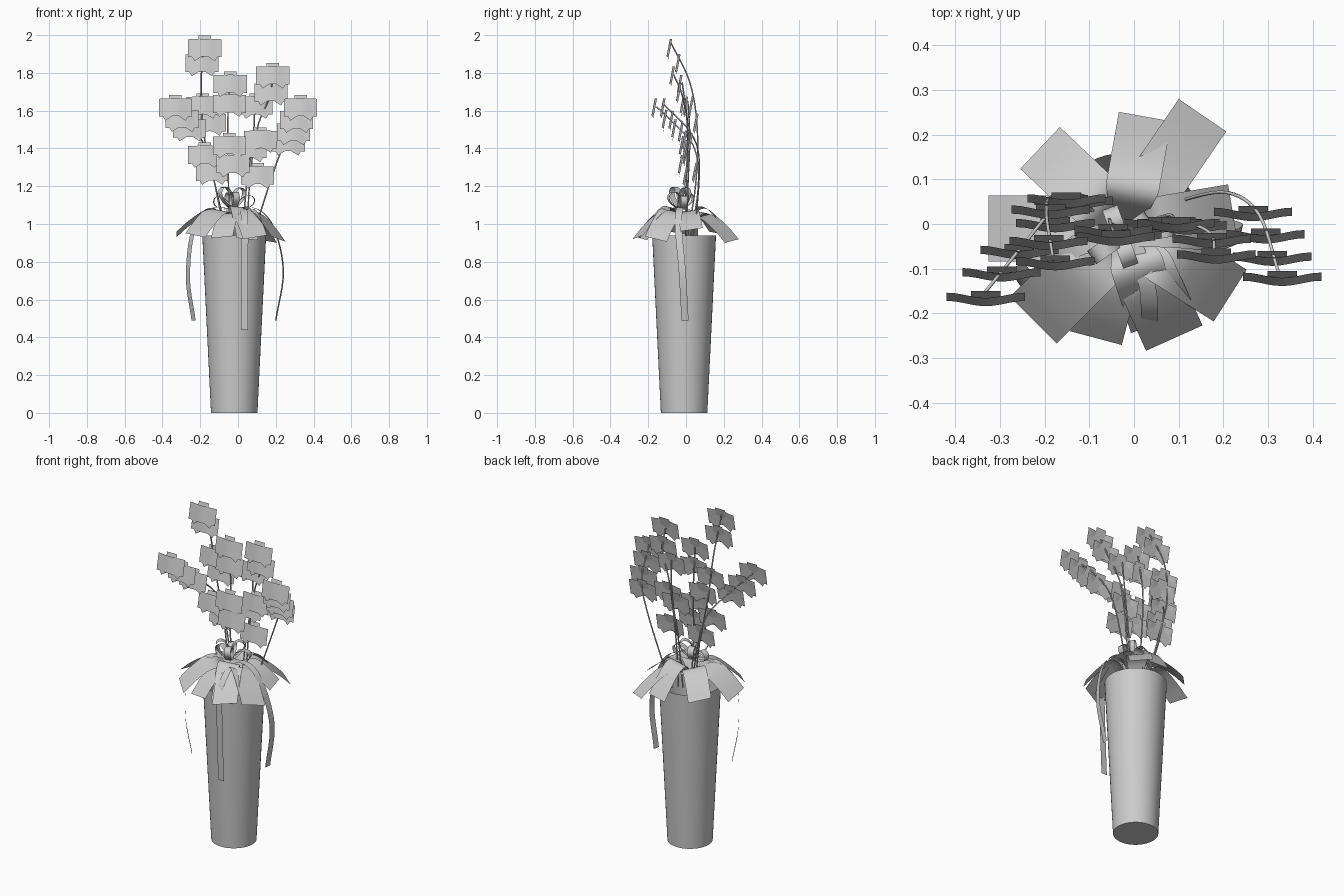
import bpy, bmesh, math
from mathutils import Vector, Matrix

if "Cube" in bpy.data.objects:
    bpy.data.objects.remove(bpy.data.objects["Cube"])


def finish(name, bm):
    me = bpy.data.meshes.new(name)
    bm.to_mesh(me)
    bm.free()
    ob = bpy.data.objects.new(name, me)
    bpy.context.collection.objects.link(ob)
    for p in me.polygons:
        p.use_smooth = True
    bpy.context.view_layer.objects.active = ob
    ob.select_set(True)
    bpy.ops.object.shade_smooth_by_angle(angle=math.radians(40))
    ob.select_set(False)
    return ob


def smooth_path(pts, n=6):
    # Catmull-Rom through the points
    p = [Vector(q) for q in pts]
    p = [2 * p[0] - p[1]] + p + [2 * p[-1] - p[-2]]
    out = []
    for i in range(1, len(p) - 2):
        a, b, c, d = p[i - 1:i + 3]
        for k in range(n):
            t = k / n
            out.append(0.5 * (2 * b + (c - a) * t + (2 * a - 5 * b + 4 * c - d) * t * t
                              + (3 * b - a - 3 * c + d) * t ** 3))
    return out + [p[-2]]


def band(bm, path, side, w0, w1):
    # flat strip following a path, widening from w0 to w1 in the first third
    side = Vector(side).normalized()
    prev = None
    for i, q in enumerate(path):
        w = w0 + (w1 - w0) * min(1, 3 * i / (len(path) - 1))
        row = [bm.verts.new(q - side * w / 2), bm.verts.new(q + side * w / 2)]
        if prev:
            bm.faces.new((prev[0], prev[1], row[1], row[0]))
        prev = row


# Vase: tapered, open at the top
bm = bmesh.new()
bmesh.ops.create_cone(bm, cap_ends=True, segments=48, radius1=0.123, radius2=0.169, depth=0.94,
                      matrix=Matrix.Translation((-0.02, -0.01, 0.47)))
bmesh.ops.delete(bm, geom=[f for f in bm.faces if f.calc_center_median().z > 0.9], context='FACES_ONLY')
finish("vase", bm)

# Stems
stems = [
    [(-.06, 0, .9), (-.12, .05, 1.2), (-.185, .06, 1.5), (-.195, .02, 1.75), (-.18, -.08, 1.96)],
    [(-.05, .02, .9), (-.12, .065, 1.2), (-.17, .045, 1.4), (-.25, -.05, 1.52), (-.335, -.155, 1.62)],
    [(-.03, 0, .9), (-.05, 0, 1.2), (-.055, .01, 1.5), (-.045, -.02, 1.75)],
    [(.05, 0, .9), (.06, .01, 1.2), (.1, .01, 1.5), (.17, -.02, 1.68), (.18, -.065, 1.79)],
    [(.07, .03, .9), (.115, .055, 1.05), (.21, .07, 1.34), (.28, .02, 1.49), (.325, -.115, 1.63)],
    [(.02, 0, .9), (.045, .01, 1.2), (.08, .02, 1.45), (.09, .01, 1.65)],
]
for i, pts in enumerate(stems):
    cu = bpy.data.curves.new(f"stem_{i + 1}", 'CURVE')
    cu.dimensions = '3D'
    cu.bevel_depth = 0.004
    cu.bevel_resolution = 1
    path = smooth_path(pts)
    sp = cu.splines.new('POLY')
    sp.points.add(len(path) - 1)
    for s, q in zip(sp.points, path):
        s.co = (*q, 1)
    bpy.context.collection.objects.link(bpy.data.objects.new(cu.name, cu))


# One flower: curved wide petals, top sepal and two lower sepals
def add_flower(bm, pos):
    start = len(bm.verts)
    arc = [Vector((.0875 * u, -.006 * math.cos(math.pi * u), -.003))
           for u in [k / 5 - 1 for k in range(11)]]
    band(bm, arc, (0, 0, 1), .096, .096)
    for ang in (0, 122, -122):
        a = math.radians(ang)
        d = Vector((math.sin(a), 0, math.cos(a)))
        length = .064 if ang == 0 else .084
        path = [d * length * t + Vector((0, .006 * t, 0)) for t in (0, .5, 1)]
        band(bm, path, (d.z, 0, -d.x), .066, .066)
    bm.verts.ensure_lookup_table()
    bmesh.ops.transform(bm, verts=bm.verts[start:], matrix=Matrix.Translation(
        Vector(pos) + Vector((.004, -.003, 0))) @ Matrix.Rotation(math.radians(-11), 4, 'X'))


sprays = [
    [(-.18, -.085, 1.935), (-.195, -.04, 1.855), (-.19, .03, 1.63), (-.155, .055, 1.54)],
    [(-.335, -.165, 1.62), (-.30, -.11, 1.56), (-.26, -.06, 1.51), (-.18, 0, 1.37), (-.14, .05, 1.28)],
    [(-.045, -.03, 1.745), (-.05, -.015, 1.64), (-.05, -.02, 1.42), (-.03, -.025, 1.32)],
    [(.18, -.07, 1.79), (.17, -.035, 1.7), (.115, -.005, 1.45)],
    [(.327, -.12, 1.62), (.305, -.075, 1.555), (.29, -.025, 1.49), (.262, .025, 1.435)],
    [(.09, 0, 1.63), (.06, 0, 1.4), (.10, .0, 1.26)],
]
for i, spray in enumerate(sprays):
    bm = bmesh.new()
    for pos in spray:
        add_flower(bm, pos)
    finish(f"flowers_{i + 1}", bm)

# Broad drooping leaves: tip x, y, z, width, extra rise of the arch and sideways roll
leaves = [(-.21, .17, .95, .13, .01, .15), (.025, .24, .93, .12, .028, -.1), (.153, .243, .91, .13, -.015, .15),
          (-.325, -.01, .945, .15, .01, .2), (-.225, -.215, .94, .15, .015, -.15), (-.085, -.255, .93, .12, 0, .1),
          (.05, -.225, .92, .12, .03, -.1), (.09, -.255, .93, .14, .01, .15), (.215, -.16, .92, .14, .01, -.2),
          (.22, .03, .97, .12, .01, .15)]
bm = bmesh.new()
for x, y, z, w, rise, roll in leaves:
    base = Vector((-.02, -.01, 0))
    out = Vector((x, y, 0)) - base
    path = [base + out * t + Vector((0, 0, h)) for t, h in
            ((.08, .99), (.28, 1.05 + rise), (.5, 1.05 + rise), (.77, (1.05 + rise + z) / 2 + .005), (1, z))]
    band(bm, smooth_path(path, 4), (-out.y, out.x, roll * out.length), w * .6, w)
finish("leaves", bm)

# Ribbon tails hanging down the vase
tails = [
    ([(-.03, -.03, 1.08), (-.14, -.06, 1.08), (-.235, -.13, .97), (-.265, -.12, .72), (-.235, -.1, .49)], (.7, -1, 0)),
    ([(-.02, -.03, 1.08), (.1, -.035, 1.08), (.19, -.04, .98), (.24, -.02, .75), (.2, -.005, .49)], (.2, 1, 0)),
    ([(.0, -.04, 1.08), (.03, -.14, 1.07), (.035, -.22, .98), (.035, -.225, .8), (.035, -.21, .44)], (1, 0, 0)),
]
for i, (pts, side) in enumerate(tails):
    bm = bmesh.new()
    band(bm, smooth_path(pts), side, .038, .038)
    finish(f"ribbon_tail_{i + 1}", bm)

# Bow loops: teardrop bands fanned around the knot
bm = bmesh.new()
knot = Vector((-.03, -.03, 1.08))
for yaw, tilt, size in ((10, 25, .13), (35, 60, .125), (170, 28, .11), (215, 60, .13), (110, 55, .1), (-70, 58, .1)):
    rot = Matrix.Rotation(math.radians(yaw), 3, 'Z') @ Matrix.Rotation(math.radians(-tilt), 3, 'Y')
    loop = []
    for k in range(17):
        t = 2 * math.pi * k / 16
        loop.append(knot + rot @ Vector((size * (1 - math.cos(t)) / 2, 0, .028 * math.sin(t) * (1 - .5 * math.cos(t)))))
    band(bm, loop, rot @ Vector((0, 1, 0)), .036, .036)
finish("bow", bm)
